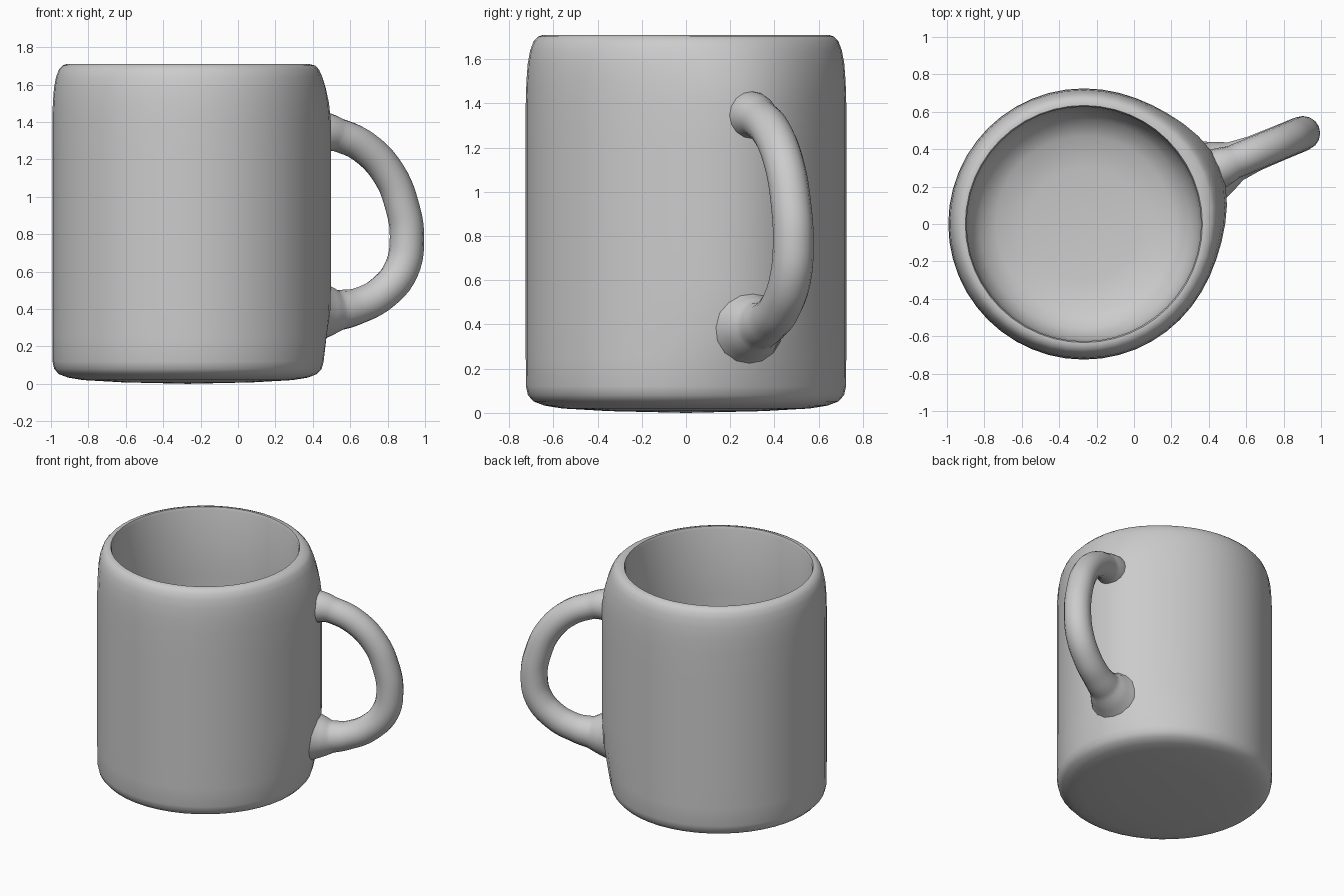
import bpy, bmesh
from math import sin, cos, pi, radians, exp

if "Cube" in bpy.data.objects:
    bpy.data.objects.remove(bpy.data.objects["Cube"])

CX = -0.268                 # axis of the cup
ANG = radians(22.5)         # direction the handle points
SEG = 48


def smoothstep(a, b, v):
    t = max(0.0, min(1.0, (v - a) / (b - a)))
    return t * t * (3 - 2 * t)


def finish(ob, angle=45):
    bpy.ops.object.select_all(action='DESELECT')
    ob.select_set(True)
    bpy.context.view_layer.objects.active = ob
    bpy.ops.object.shade_smooth_by_angle(angle=radians(angle))


# Cup: (radius, height) outside from the base up, over the rim, down inside
outer = [(0.35, 0.008), (0.56, 0.02), (0.64, 0.033), (0.69, 0.052), (0.715, 0.08),
         (0.724, 0.12), (0.725, 0.25), (0.725, 0.4), (0.725, 0.6), (0.725, 0.9),
         (0.725, 1.2), (0.725, 1.4), (0.722, 1.5), (0.716, 1.58), (0.705, 1.64),
         (0.69, 1.68), (0.67, 1.702), (0.648, 1.71)]
inner = [(0.634, 1.71), (0.627, 1.69), (0.627, 1.2), (0.627, 0.4), (0.61, 0.28),
         (0.56, 0.19), (0.47, 0.135), (0.3, 0.11)]

bm = bmesh.new()
rings = []
for i, (r, z) in enumerate(outer + inner):
    # the outer wall swells gently where the handle joins
    swell = 0.0
    if i < len(outer) - 1:
        swell = 0.065 * smoothstep(0.06, 0.45, z) * (1 - 0.65 * smoothstep(1.4, 1.71, z))
    ring = []
    for k in range(SEG):
        a = 2 * pi * k / SEG
        d = (a - ANG + pi) % (2 * pi) - pi
        rr = r + swell * exp(-(d / radians(26)) ** 2)
        ring.append(bm.verts.new((CX + rr * cos(a), rr * sin(a), z)))
    rings.append(ring)
for a, b in zip(rings, rings[1:]):
    for k in range(SEG):
        n = (k + 1) % SEG
        bm.faces.new((a[k], a[n], b[n], b[k]))
for ring, z in ((rings[0], 0.0), (rings[-1], 0.105)):
    c = bm.verts.new((CX, 0, z))
    for k in range(SEG):
        bm.faces.new((ring[k], ring[(k + 1) % SEG], c))
bmesh.ops.recalc_face_normals(bm, faces=bm.faces)
me = bpy.data.meshes.new("cup")
bm.to_mesh(me)
bm.free()
cup = bpy.data.objects.new("cup", me)
bpy.context.collection.objects.link(cup)
finish(cup)

# Handle: (distance from cup axis, height, tube radius), flared at the joints
path = [(0.73, 1.345, 0.115), (0.80, 1.345, 0.105), (0.87, 1.33, 0.09), (1.02, 1.265, 0.09),
        (1.165, 1.12, 0.09), (1.24, 0.95, 0.091), (1.268, 0.78, 0.092), (1.235, 0.61, 0.094),
        (1.125, 0.485, 0.094), (0.99, 0.418, 0.096), (0.88, 0.395, 0.108),
        (0.81, 0.39, 0.14), (0.73, 0.39, 0.175)]
cu = bpy.data.curves.new("handle", 'CURVE')
cu.dimensions = '3D'
cu.bevel_depth = 1.0
cu.bevel_resolution = 6
cu.resolution_u = 5
cu.use_fill_caps = True
sp = cu.splines.new('BEZIER')
sp.bezier_points.add(len(path) - 1)
for p, (r, z, rad) in zip(sp.bezier_points, path):
    p.co = (CX + r * cos(ANG), r * sin(ANG), z)
    p.radius = rad
    p.handle_left_type = p.handle_right_type = 'AUTO'
handle = bpy.data.objects.new("handle", cu)
bpy.context.collection.objects.link(handle)
bpy.ops.object.select_all(action='DESELECT')
handle.select_set(True)
bpy.context.view_layer.objects.active = handle
bpy.ops.object.convert(target='MESH')
handle = bpy.context.view_layer.objects.active

# keep the buried ends inside the wall thickness
for v in handle.data.vertices:
    d = (v.co.x - CX, v.co.y)
    r = (d[0] ** 2 + d[1] ** 2) ** 0.5
    if r < 0.66:
        v.co.x, v.co.y = CX + d[0] * 0.66 / r, d[1] * 0.66 / r
finish(handle)
